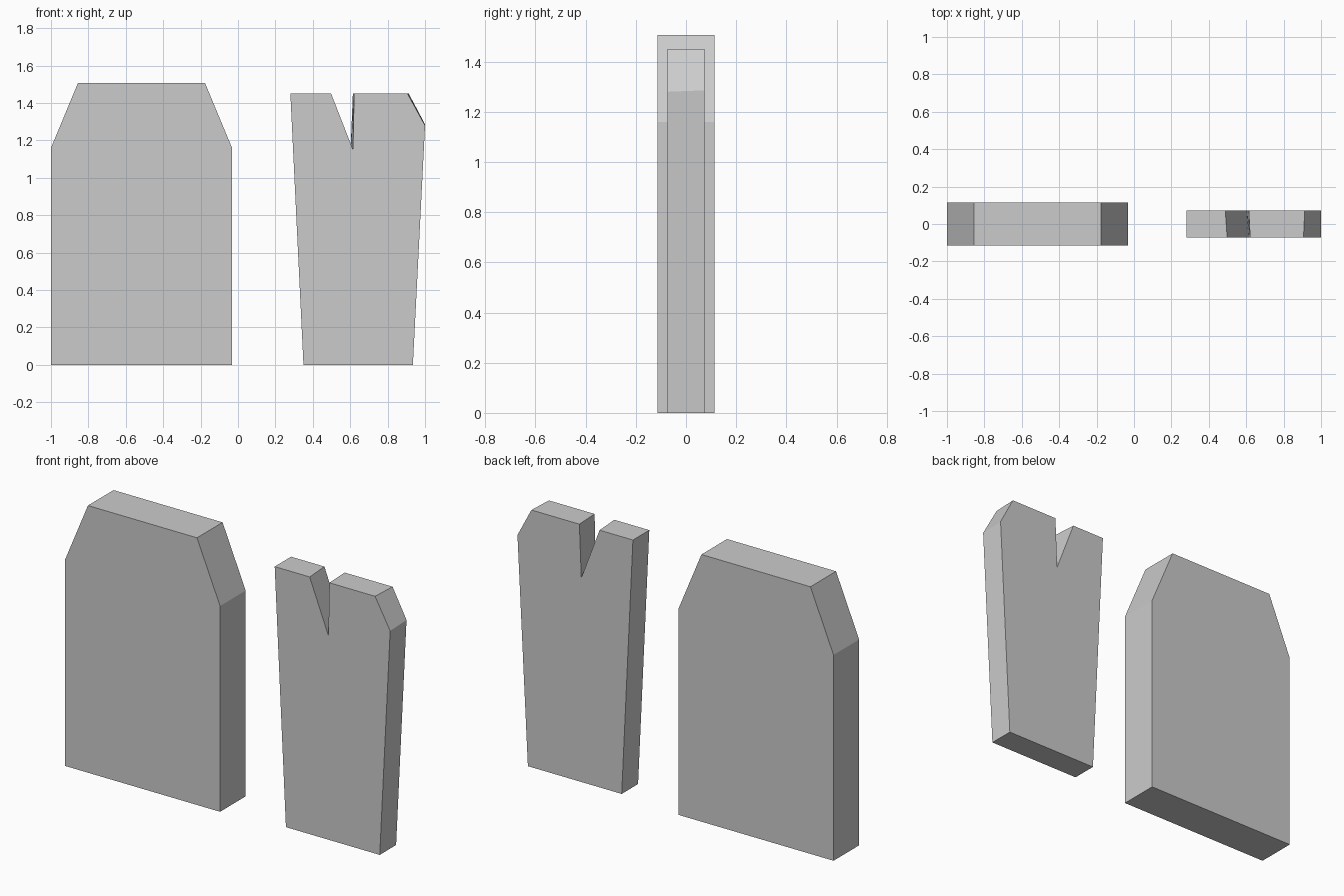
import bpy

if "Cube" in bpy.data.objects:
    bpy.data.objects.remove(bpy.data.objects["Cube"])


def slab(name, front, back, half_depth):
    """Solid slab between a front and a back outline of (x, z) points."""
    n = len(front)
    verts = [(x, -half_depth, z) for x, z in front] + [(x, half_depth, z) for x, z in back]
    faces = [tuple(range(n)), tuple(reversed(range(n, 2 * n)))]
    for i in range(n):
        j = (i + 1) % n
        faces.append((i, i + n, j + n, j))
    mesh = bpy.data.meshes.new(name)
    mesh.from_pydata(verts, [], faces)
    mesh.update()
    obj = bpy.data.objects.new(name, mesh)
    bpy.context.collection.objects.link(obj)
    return obj


# Wide stone with symmetric clipped shoulders
cx = -0.516
half = [(0.484, 0), (0.484, 1.16), (0.34, 1.506)]
wide = [(cx + x, z) for x, z in half] + [(cx - x, z) for x, z in reversed(half)]
slab("wide_headstone", wide, wide, 0.114)

# Narrow tapered stone with a slightly skewed crack and a chipped corner
base = [(0.28, 1.45), (0.35, 0), (0.935, 0)]
front = base + [(1.0, 1.28), (0.906, 1.45), (0.621, 1.45), (0.615, 1.15), (0.498, 1.45)]
back = base + [(1.0, 1.286), (0.913, 1.45), (0.614, 1.45), (0.602, 1.15), (0.488, 1.45)]
slab("cracked_headstone", front, back, 0.073)
